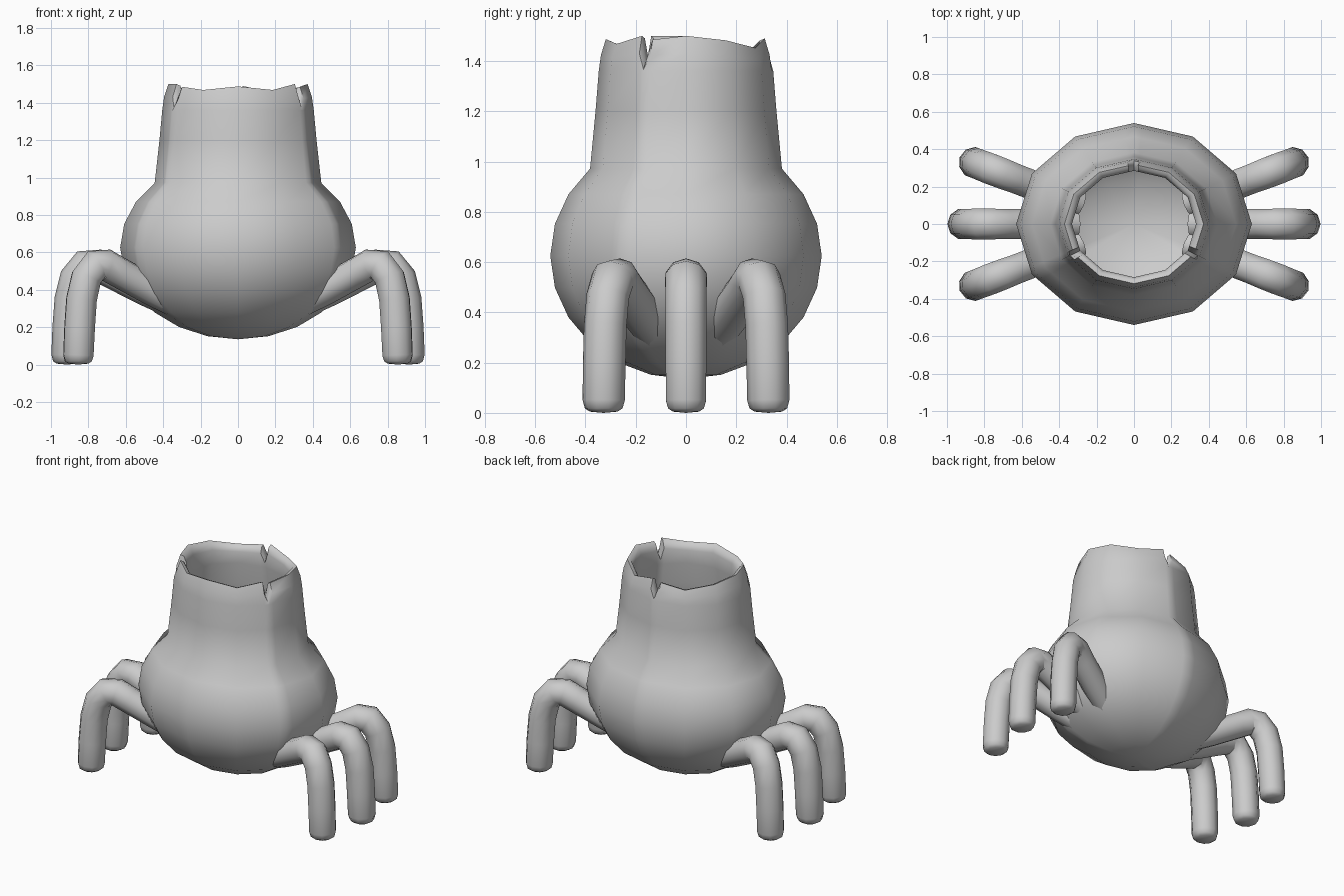
import bpy, bmesh, math
from mathutils import Vector, Matrix

if "Cube" in bpy.data.objects:
    bpy.data.objects.remove(bpy.data.objects["Cube"])

grey = bpy.data.materials.new("stone_grey")
grey.diffuse_color = (0.6, 0.6, 0.6, 1)
grey.use_nodes = True
grey.node_tree.nodes["Principled BSDF"].inputs["Base Color"].default_value = grey.diffuse_color


def finish(name, bm, angle):
    bmesh.ops.recalc_face_normals(bm, faces=bm.faces)
    me = bpy.data.meshes.new(name)
    bm.to_mesh(me)
    bm.free()
    me.materials.append(grey)
    ob = bpy.data.objects.new(name, me)
    bpy.context.collection.objects.link(ob)
    bpy.ops.object.select_all(action='DESELECT')
    ob.select_set(True)
    bpy.context.view_layer.objects.active = ob
    bpy.ops.object.shade_smooth_by_angle(angle=math.radians(angle))
    return ob


def loft(bm, rings, cap_ends):
    """Skin a list of closed rings of points; cap ends with a fan or face."""
    vs = [[bm.verts.new(p) for p in r] for r in rings]
    n = len(vs[0])
    for a, b in zip(vs, vs[1:]):
        for i in range(n):
            j = (i + 1) % n
            bm.faces.new((a[i], a[j], b[j], b[i]))
    for ring, tip in zip((vs[0], vs[-1]), cap_ends):
        if tip is None:
            bm.faces.new(ring)
        else:
            c = bm.verts.new(tip)
            for i in range(n):
                bm.faces.new((ring[i], ring[(i + 1) % n], c))


# --- pot: twelve-sided oval bowl, neck and broken rim ---
DEPTH = 0.857          # y radius relative to x radius
BASE = 1.36            # height where the broken rim starts
rim = {0: 1.5, 30: 1.482, 60: 1.452, 120: 1.452, 150: 1.482, 180: 1.5,
       240: 1.468, 270: 1.487, 300: 1.468}
for notch, lip in ((90, 1.49), (210, 1.5), (330, 1.5)):
    rim.update({notch - 4: lip, notch: 1.375, notch + 5: lip - 0.015})
columns = sorted(rim.items())


def unit(deg):
    """Point on a regular twelve-sided outline."""
    lo = math.floor(deg / 30) * 30
    a, b = math.radians(lo), math.radians(lo + 30)
    t = (deg - lo) / 30
    return (math.cos(a) * (1 - t) + math.cos(b) * t,
            math.sin(a) * (1 - t) + math.sin(b) * t)


def ring(r, z, rim_share=0):
    out = []
    for deg, top in columns:
        x, y = unit(deg)
        out.append((x * r, y * r * DEPTH, z + (top - BASE) * rim_share))
    return out


def bowl(rx, rz):
    return [(rx * math.sin(math.radians(a)), 0.625 - rz * math.cos(math.radians(a)))
            for a in range(15, 136, 15)]


outer = [ring(r, z) for r, z in bowl(0.63, 0.49)]
outer += [ring(0.42, 1.2), ring(0.405, BASE)]
lip = [ring(0.395, BASE, 0.5), ring(0.372, BASE, 1),
       ring(0.348, BASE, 0.93), ring(0.332, BASE, 0.6)]
inner = [ring(0.335, BASE - 0.02), ring(0.36, 1.2), ring(0.385, 1.0)]
inner += [ring(r, z) for r, z in reversed(bowl(0.57, 0.43)[:-1])]
bm = bmesh.new()
loft(bm, outer + lip + inner, ((0, 0, 0.135), (0, 0, 0.195)))
finish("pot_body", bm, 50)

# --- legs: bent tubes, x / z / radius from foot to body ---
path = [(0.914, 0.005, 0.055), (0.914, 0.018, 0.075), (0.914, 0.05, 0.084),
        (0.907, 0.2, 0.085), (0.896, 0.35, 0.085), (0.868, 0.465, 0.085),
        (0.815, 0.53, 0.087), (0.755, 0.532, 0.086), (0.68, 0.492, 0.083),
        (0.5, 0.4, 0.083), (0.32, 0.315, 0.08)]
SIDES = 10


def leg(name, turn):
    pts = [Vector((x, 0, z)) for x, z, r in path]
    rings = []
    for i, p in enumerate(pts):
        d = (pts[min(i + 1, len(pts) - 1)] - pts[max(i - 1, 0)]).normalized()
        side = Vector((d.z, 0, -d.x))
        r = path[i][2]
        rings.append([p + r * (side * math.cos(t) + Vector((0, 1, 0)) * math.sin(t))
                      for t in (k * math.tau / SIDES for k in range(SIDES))])
    bm = bmesh.new()
    loft(bm, rings, ((0.914, 0, 0), None))
    bmesh.ops.rotate(bm, verts=bm.verts, cent=(0, 0, 0),
                     matrix=Matrix.Rotation(math.radians(turn), 3, 'Z'))
    finish(name, bm, 50)


for side, base in (("right", 0), ("left", 180)):
    sign = 1 if side == "right" else -1
    for spot, turn in (("front", -21), ("middle", 0), ("back", 21)):
        leg(f"{spot}_{side}_leg", base + sign * turn)
